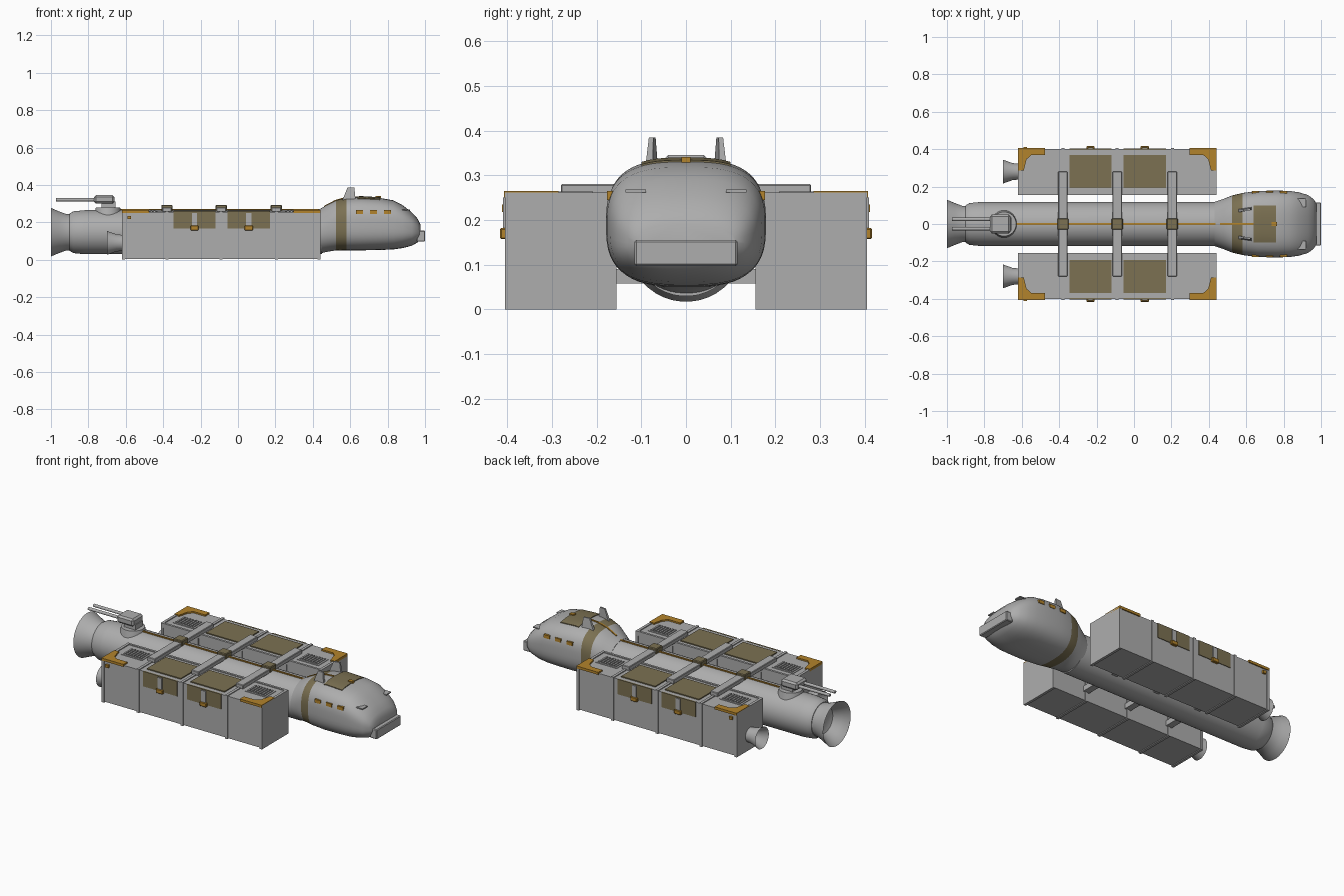
import bpy, bmesh, math
from mathutils import Vector

cube = bpy.data.objects.get("Cube")
if cube:
    bpy.data.objects.remove(cube, do_unlink=True)


def material(name, rgb):
    m = bpy.data.materials.new(name)
    m.use_nodes = True
    m.diffuse_color = (*rgb, 1)
    m.node_tree.nodes["Principled BSDF"].inputs["Base Color"].default_value = (*rgb, 1)
    return m


GREY = material("hull grey", (0.42, 0.42, 0.42))
TAN = material("olive tan", (0.2, 0.165, 0.085))
ORANGE = material("marking orange", (0.45, 0.23, 0.025))


def finish(name, bm, mat, smooth=True):
    bmesh.ops.recalc_face_normals(bm, faces=bm.faces)
    me = bpy.data.meshes.new(name)
    bm.to_mesh(me)
    bm.free()
    ob = bpy.data.objects.new(name, me)
    bpy.context.collection.objects.link(ob)
    me.materials.append(mat)
    if smooth:
        bpy.ops.object.select_all(action="DESELECT")
        ob.select_set(True)
        bpy.context.view_layer.objects.active = ob
        bpy.ops.object.shade_smooth_by_angle(angle=math.radians(32))
    return ob


def box(name, xs, ys, zs, mat=GREY, bevel=0):
    bm = bmesh.new()
    bmesh.ops.create_cube(bm, size=1)
    for v in bm.verts:
        for i, (a, b) in enumerate((xs, ys, zs)):
            v.co[i] = (a + b) / 2 + v.co[i] * abs(b - a)
    if bevel:
        bmesh.ops.bevel(bm, geom=bm.edges[:], offset=bevel, segments=1, affect="EDGES")
    return finish(name, bm, mat, False)


def spow(v, p):
    return math.copysign(abs(v) ** p, v)


def loft(name, rings, n=40, mat=GREY):
    """Skin superellipse rings (x, y, z, half width, half height, exponent)."""
    bm = bmesh.new()
    loops = []
    for x, y, z, w, h, e in rings:
        angles = [2 * math.pi * (i + 0.5) / n for i in range(n)]
        loops.append([bm.verts.new((x, y + w * spow(math.cos(a), 2 / e),
                                    z + h * spow(math.sin(a), 2 / e))) for a in angles])
    for p, q in zip(loops, loops[1:]):
        for i in range(n):
            j = (i + 1) % n
            bm.faces.new((p[i], p[j], q[j], q[i]))
    bm.faces.new(loops[0])
    bm.faces.new(loops[-1])
    return finish(name, bm, mat)


def lathe(name, profile, y, z, n=40, mat=GREY):
    return loft(name, [(x, y, z, r, r, 2) for x, r in profile], n, mat)


def prism(name, outline, z0, z1, mat):
    bm = bmesh.new()
    f = bm.faces.new([bm.verts.new((x, y, z0)) for x, y in outline])
    new = bmesh.ops.extrude_face_region(bm, geom=[f])["geom"]
    bmesh.ops.translate(bm, vec=(0, 0, z1 - z0),
                        verts=[v for v in new if isinstance(v, bmesh.types.BMVert)])
    return finish(name, bm, mat, False)


AXIS = 0.147

# Central tube with narrowed tail, and hollow main engine bell
lathe("central_tube", [(-0.9, 0.1), (-0.88, 0.112), (-0.82, 0.118), (0.45, 0.118)], 0, AXIS)
lathe("main_engine_bell", [(-0.91, 0.05), (-0.92, 0.075), (-0.96, 0.1), (-0.995, 0.124),
                           (-1.0, 0.13), (-0.96, 0.113), (-0.92, 0.098), (-0.88, 0.095)], 0, AXIS)

# Command head: x, low z, high z, half width, squareness
STATIONS = [(0.43, 0.032, 0.267, 0.118, 2), (0.48, 0.043, 0.295, 0.135, 2.3),
            (0.525, 0.05, 0.318, 0.153, 2.6), (0.58, 0.05, 0.332, 0.166, 2.8),
            (0.66, 0.05, 0.336, 0.177, 2.9), (0.76, 0.052, 0.33, 0.179, 2.9),
            (0.83, 0.055, 0.318, 0.177, 2.9), (0.88, 0.062, 0.292, 0.17, 2.8),
            (0.93, 0.075, 0.253, 0.155, 2.7), (0.96, 0.092, 0.22, 0.133, 2.6),
            (0.975, 0.11, 0.19, 0.11, 2.6)]
head = loft("command_head", [(x, 0, (a + b) / 2, w, (b - a) / 2, e)
                             for x, a, b, w, e in STATIONS], 56)
head.data.materials.append(TAN)
for f in head.data.polygons:
    if 0.525 < f.center.x < 0.58:
        f.material_index = 1


def head_top(x, y):
    """Height of the head's upper skin."""
    for s, t in zip(STATIONS, STATIONS[1:]):
        if s[0] <= x <= t[0]:
            k = (x - s[0]) / (t[0] - s[0])
            _, a, b, w, e = (p + (q - p) * k for p, q in zip(s, t))
            return (a + b) / 2 + (b - a) / 2 * (1 - abs(y / w) ** e) ** (1 / e)


def roof_plate(name, x0, x1, half, mat, lift):
    bm = bmesh.new()
    xs = [x0 + (x1 - x0) * i / 6 for i in range(7)]
    ys = [half * (j / 6 - 1) for j in range(13)]
    g = [[bm.verts.new((x, y, head_top(x, y) + lift)) for y in ys] for x in xs]
    for i in range(6):
        for j in range(12):
            bm.faces.new((g[i][j], g[i + 1][j], g[i + 1][j + 1], g[i][j + 1]))
    rim = bmesh.ops.extrude_edge_only(bm, edges=[e for e in bm.edges if e.is_boundary])["geom"]
    for v in rim:
        if isinstance(v, bmesh.types.BMVert):
            v.co.z -= lift + 0.004
    return finish(name, bm, mat)


# Head details: hatch, centre stripe, nose bumper, windows, fins
roof_plate("roof_hatch", 0.64, 0.76, 0.1, TAN, 0.004)
roof_plate("roof_stripe", 0.46, 0.64, 0.005, ORANGE, 0.004)
box("roof_beacon", (0.735, 0.765), (-0.01, 0.01), (0.325, 0.341), ORANGE)
box("nose_bumper", (0.955, 1.0), (-0.115, 0.115), (0.097, 0.155), GREY, 0.004)
for s in (1, -1):
    for x in (0.65, 0.725, 0.8):
        box("window", (x - 0.019, x + 0.019), (s * 0.155, s * 0.177), (0.245, 0.265), ORANGE)
    box("nose_slit_cover", (0.87, 0.92), (s * 0.09, s * 0.135), (0.262, 0.268))
    bm = bmesh.new()
    low = [(0.555, 0.062), (0.63, 0.075), (0.63, 0.092), (0.555, 0.08)]
    high = [(0.585, 0.068), (0.622, 0.073), (0.622, 0.083), (0.585, 0.078)]
    a = [bm.verts.new((x, s * y, 0.31)) for x, y in low]
    b = [bm.verts.new((x, s * y, 0.385)) for x, y in high]
    bm.faces.new(a)
    bm.faces.new(b)
    for i in range(4):
        bm.faces.new((a[i], a[i - 1], b[i - 1], b[i]))
    finish("roof_fin", bm, GREY, False)

# Gun turret facing aft
bm = bmesh.new()
bmesh.ops.create_cone(bm, cap_ends=True, segments=32, radius1=0.075, radius2=0.065, depth=0.05)
bmesh.ops.translate(bm, verts=bm.verts, vec=(-0.695, 0, 0.255))
finish("turret_ring", bm, GREY)
box("turret_neck", (-0.73, -0.655), (-0.035, 0.035), (0.27, 0.31))
box("turret_body", (-0.77, -0.66), (-0.05, 0.05), (0.3, 0.345), GREY, 0.01)
for s in (1, -1):
    lathe("gun_barrel", [(-0.972, 0.009), (-0.74, 0.009)], s * 0.025, 0.321, 12)

# Spine stripe along the tube, cross beams and clamps
box("spine_stripe", (-0.64, 0.47), (-0.005, 0.005), (0.255, 0.27), ORANGE)
BEAMS = (-0.38, -0.09, 0.205)
for x in BEAMS:
    box("cross_beam", (x - 0.025, x + 0.025), (-0.28, 0.28), (0.255, 0.28), GREY, 0.003)
    box("beam_clamp", (x - 0.03, x + 0.03), (-0.03, 0.03), (0.25, 0.293), TAN, 0.004)
    box("lower_strut", (x - 0.02, x + 0.02), (-0.16, 0.16), (0.058, 0.09))

# Cargo pods, one on each side
for s in (1, -1):
    def pod(name, xs, ys, zs, mat=GREY, bevel=0):
        return box(name, xs, (s * ys[0], s * ys[1]), zs, mat, bevel)

    pod("pod_body", (-0.615, 0.437), (0.16, 0.4), (0.005, 0.256))
    pod("pod_inner_rail", (-0.61, 0.43), (0.155, 0.168), (0.235, 0.261))
    for x in (-0.612, *BEAMS, 0.434):
        pod("pod_rib", (x - 0.008, x + 0.008), (0.155, 0.405), (0, 0.261))
    for x0 in (-0.345, -0.055):
        x1, xc = x0 + 0.225, x0 + 0.1125
        pod("pod_top_panel", (x0, x1), (0.192, 0.37), (0.25, 0.262), TAN)
        pod("pod_side_panel", (x0, x1), (0.395, 0.404), (0.167, 0.257), TAN)
        pod("latch_strap", (xc - 0.014, xc + 0.014), (0.395, 0.41), (0.17, 0.25))
        pod("latch_clip", (xc - 0.022, xc + 0.022), (0.395, 0.416), (0.157, 0.182), ORANGE, 0.003)
    pod("side_lamp", (-0.592, -0.572), (0.395, 0.412), (0.218, 0.235), ORANGE)

    # Slatted vents and corner guards at each end
    for end, cx in ((-1, -0.5), (1, 0.322)):
        pod("vent_frame", (cx - 0.07, cx + 0.07), (0.2, 0.295), (0.25, 0.259))
        for i in range(7):
            x = cx - 0.054 + i * 0.018
            pod("vent_slat", (x - 0.005, x + 0.005), (0.208, 0.287), (0.255, 0.264))
        ex = 0.442 if end > 0 else -0.62
        guard = [(0, 0.407), (0.145, 0.407), (0.145, 0.368), (0.07, 0.368),
                 (0.045, 0.345), (0.03, 0.285), (0, 0.285)]
        prism("corner_guard", [(ex - end * dx, s * y) for dx, y in guard], 0.25, 0.265, ORANGE)

    lathe("pod_engine_bell", [(-0.64, 0.025), (-0.65, 0.038), (-0.697, 0.06), (-0.7, 0.064),
                              (-0.65, 0.046), (-0.61, 0.042)], s * 0.28, 0.09, 28)
